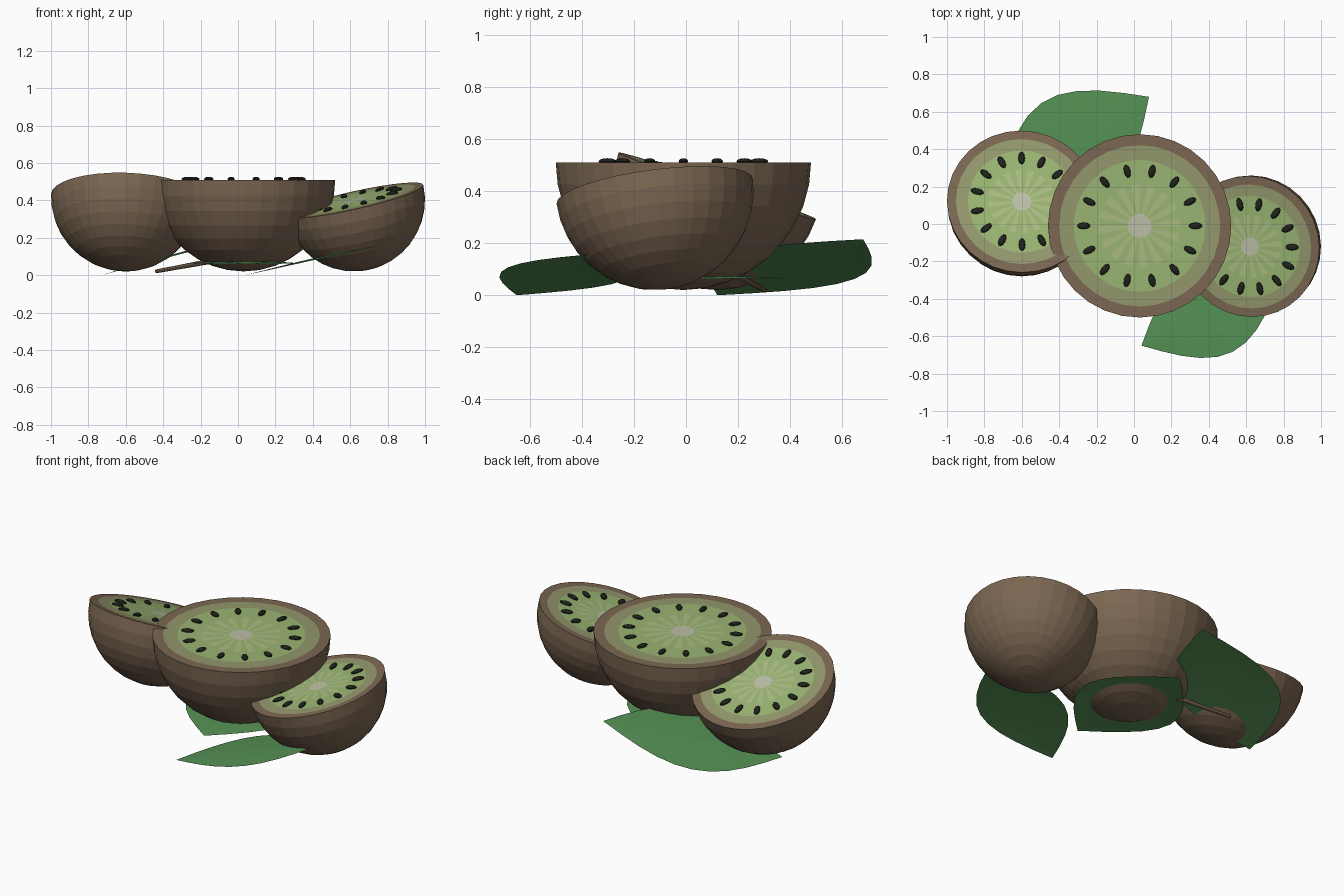
import bpy, bmesh
from math import sin, cos, pi
from mathutils import Vector, Matrix

if "Cube" in bpy.data.objects:
    bpy.data.objects.remove(bpy.data.objects["Cube"])

SEG = 32


def material(name, rgb):
    m = bpy.data.materials.new(name)
    m.diffuse_color = (*rgb, 1)
    m.use_nodes = True
    m.node_tree.nodes["Principled BSDF"].inputs["Base Color"].default_value = m.diffuse_color
    return m


RIND = material("rind_brown", (0.20, 0.135, 0.085))
PALE = material("core_pale", (0.50, 0.52, 0.38))
LIGHT = material("flesh_light", (0.40, 0.50, 0.22))
GREEN = material("flesh_green", (0.32, 0.46, 0.17))
OLIVE = material("flesh_olive", (0.29, 0.31, 0.15))
SEED = material("seed_black", (0.015, 0.015, 0.012))
LEAF = material("leaf_green", (0.09, 0.28, 0.09))


def finish(name, bm, mats, matrix=Matrix()):
    bmesh.ops.recalc_face_normals(bm, faces=bm.faces)
    me = bpy.data.meshes.new(name)
    bm.to_mesh(me)
    bm.free()
    for m in mats:
        me.materials.append(m)
    ob = bpy.data.objects.new(name, me)
    ob.matrix_world = matrix
    bpy.context.collection.objects.link(ob)
    return ob


def rings(bm, profile, mat_of):
    """Revolve (radius, z) points about z; the first point is the pole."""
    pole = bm.verts.new((0, 0, profile[0][1]))
    prev = None
    for k, (r, z) in enumerate(profile[1:]):
        ring = [bm.verts.new((r * cos(2 * pi * i / SEG), r * sin(2 * pi * i / SEG), z))
                for i in range(SEG)]
        for i in range(SEG):
            j = (i + 1) % SEG
            if prev is None:
                f = bm.faces.new((pole, ring[i], ring[j]))
            else:
                f = bm.faces.new((prev[i], ring[i], ring[j], prev[j]))
            f.material_index = mat_of(k, i)
        prev = ring


def fruit_half(name, centre, radius, normal, phase):
    n = Vector(normal).normalized()
    rot = Vector((0, 0, 1)).rotation_difference(n).to_matrix().to_4x4()
    mw = Matrix.Translation(centre) @ rot

    # hemispherical rind
    bm = bmesh.new()
    rings(bm, [(radius * sin(pi / 2 * k / 9), -radius * cos(pi / 2 * k / 9))
               for k in range(10)], lambda k, i: 0)
    finish(name + "_rind", bm, [RIND], mw)

    # cut face in coloured rings with alternating rays
    bm = bmesh.new()
    rings(bm, [(radius * f, 0) for f in (0, 0.13, 0.45, 0.72, 0.88, 1)],
          lambda k, i: (0, 1 + i % 2, 2, 3, 4)[k])
    for f in bm.faces:
        if f.normal.z < 0:
            f.normal_flip()
    finish(name + "_cut_face", bm, [PALE, LIGHT, GREEN, OLIVE, RIND], mw)

    # ring of seeds lying radially
    bm = bmesh.new()
    for i in range(14):
        m = (Matrix.Rotation(phase + 2 * pi * i / 14, 4, 'Z')
             @ Matrix.Translation((radius * 0.61, 0, 0.004))
             @ Matrix.Diagonal((0.036, 0.018, 0.012, 1)))
        bmesh.ops.create_uvsphere(bm, u_segments=10, v_segments=6, radius=1, matrix=m)
    finish(name + "_seeds", bm, [SEED], mw)


def leaf(name, tip, base, width, arch):
    """Pointed leaf: sine outline, level across its width, gently arched."""
    tip, base = Vector(tip), Vector(base)
    axis = base - tip
    side = Vector((-axis.y, axis.x, 0)).normalized()
    n = 10
    slope = axis.z / axis.x if abs(axis.x) > 0.2 else 0
    bm = bmesh.new()
    rows = []
    for i in range(n + 1):
        t = i / n
        w = width * sin(pi * t)
        mid = tip + axis * t
        row = []
        for s in ((-1, -0.5, 0, 0.5, 1) if 0 < i < n else (0,)):
            p = mid + side * (w * s)
            p.z = mid.z + slope * (p.x - mid.x) + arch * sin(pi * t) * (1 - s * s)
            row.append(bm.verts.new(p))
        rows.append(row)
    for a, b in zip(rows, rows[1:]):
        for j in range(4):
            quad = [a[min(j, len(a) - 1)], b[min(j, len(b) - 1)],
                    b[min(j + 1, len(b) - 1)], a[min(j + 1, len(a) - 1)]]
            bm.faces.new(list(dict.fromkeys(quad)))
    return finish(name, bm, [LEAF])


# three halved fruits
fruit_half("middle_half", (0.03, -0.01, 0.51), 0.49, (0, 0, 1), 0)
fruit_half("left_half", (-0.60, 0.12, 0.42), 0.40, (0.03, 0.32, 0.95), pi / 14)
fruit_half("right_half", (0.62, -0.12, 0.40), 0.38, (-0.225, -0.13, 1), 0)

# leaves underneath
leaf("front_leaf", (0.04, -0.65, 0.0), (0.79, -0.27, 0.165), 0.25, 0.01)
leaf("back_leaf", (0.08, 0.68, 0.215), (-0.73, 0.12, 0.0), 0.30, 0.01)
leaf("middle_leaf", (0.06, -0.41, 0.06), (0.0, 0.39, 0.065), 0.32, 0.015)

# twig below the middle leaf
a, b = Vector((-0.14, 0.20, 0.075)), Vector((-0.44, 0.30, 0.02))
bm = bmesh.new()
bmesh.ops.create_cone(bm, cap_ends=True, segments=8, radius1=0.014, radius2=0.010,
                      depth=(b - a).length)
finish("stem", bm, [RIND], Matrix.Translation((a + b) / 2)
       @ (b - a).to_track_quat('Z', 'Y').to_matrix().to_4x4())
